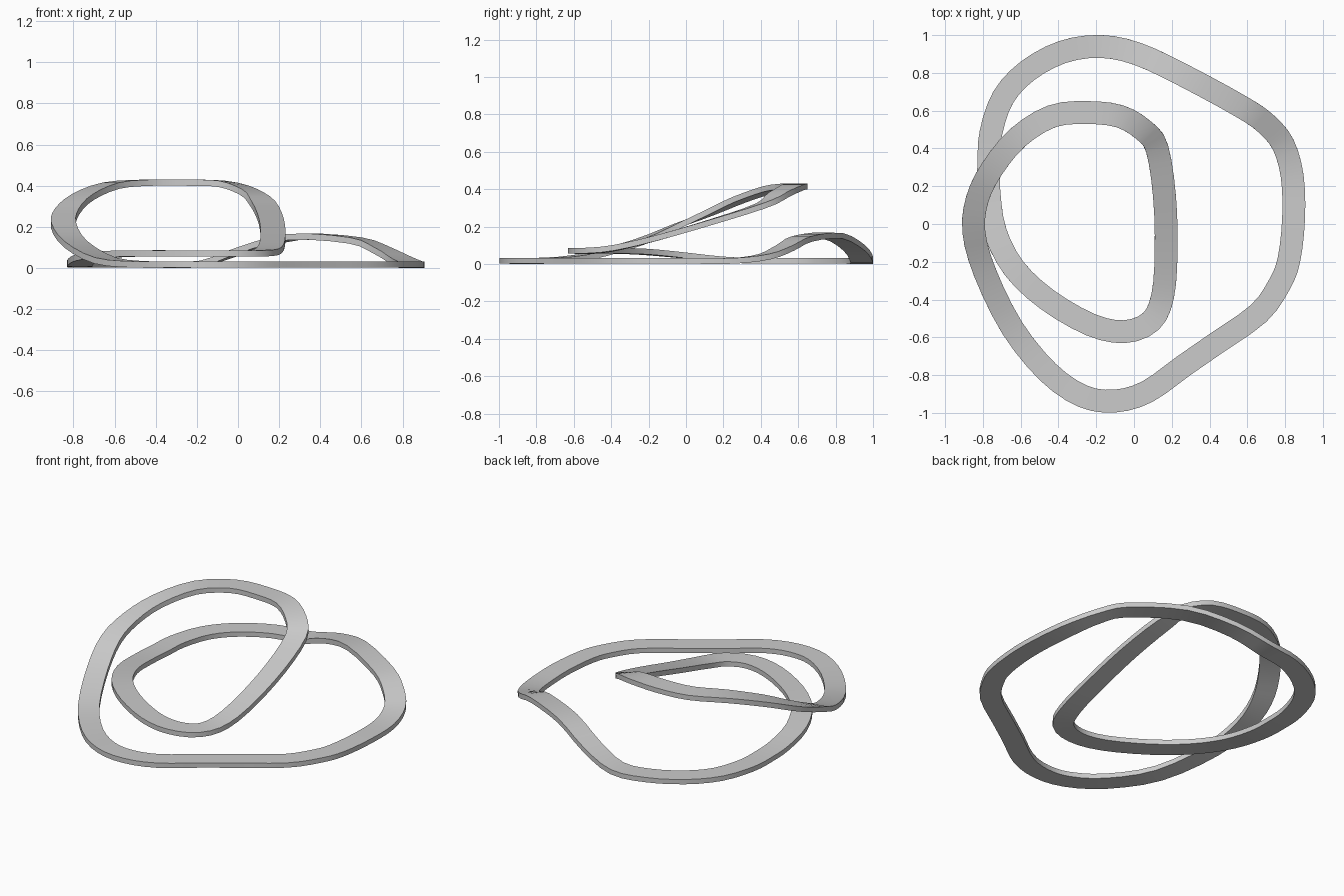
import bpy, bmesh
from mathutils import Vector

if "Cube" in bpy.data.objects:
    bpy.data.objects.remove(bpy.data.objects["Cube"])

WIDTH, THICK, STEPS = 0.121, 0.030, 3

# centreline control points of the closed double loop
PATH = [Vector(p) for p in (
    (-.18, .94, .02), (.02, .90, .085), (.27, .783, .15), (.57, .62, .133), (.70, .53, .085),
    (.79, .42, .038), (.838, .25, .016), (.845, .03, .016), (.82, -.19, .016),
    (.77, -.32, .016), (.66, -.473, .016), (.43, -.635, .016), (.26, -.753, .016),
    (.07, -.888, .016), (-.10, -.937, .016), (-.27, -.912, .016), (-.455, -.785, .016),
    (-.645, -.55, .035), (-.79, -.255, .115), (-.848, -.04, .205), (-.83, .13, .275),
    (-.753, .29, .345), (-.615, .458, .40), (-.435, .57, .414), (-.25, .59, .414),
    (-.075, .57, .408), (.05, .497, .37), (.122, .40, .31), (.162, .14, .225),
    (.17, -.15, .14), (.152, -.38, .085), (.09, -.515, .07), (-.05, -.57, .07),
    (-.23, -.533, .07), (-.46, -.40, .07), (-.635, -.235, .065), (-.735, -.04, .048),
    (-.768, .17, .026), (-.768, .33, .017), (-.757, .485, .016), (-.693, .67, .016),
    (-.565, .81, .016), (-.38, .91, .016))]


def catmull(a, b, c, d, t):
    return 0.5 * (2 * b + (c - a) * t + (2 * a - 5 * b + 4 * c - d) * t * t
                  + (3 * b - a - 3 * c + d) * t ** 3)


# smooth the control points into the full centreline
n = len(PATH)
line = [catmull(PATH[i - 1], PATH[i], PATH[(i + 1) % n], PATH[(i + 2) % n], s / STEPS)
        for i in range(n) for s in range(STEPS)]

# sweep a flat rectangle that stays level across its width
bm = bmesh.new()
m = len(line)
rings = []
for i, p in enumerate(line):
    tangent = (line[(i + 1) % m] - line[i - 1]).normalized()
    side = tangent.cross(Vector((0, 0, 1))).normalized()
    up = side.cross(tangent)
    rings.append([bm.verts.new(p + side * (a * WIDTH / 2) + up * (b * THICK / 2))
                  for a, b in ((-1, -1), (1, -1), (1, 1), (-1, 1))])
for i in range(m):
    r, q = rings[i], rings[(i + 1) % m]
    for k in range(4):
        j = (k + 1) % 4
        bm.faces.new((r[k], r[j], q[j], q[k]))
bmesh.ops.recalc_face_normals(bm, faces=bm.faces)

# rest the band on the ground plane
low = min(v.co.z for v in bm.verts)
bmesh.ops.translate(bm, verts=bm.verts, vec=(0, 0, -low))

mesh = bpy.data.meshes.new("looped_band")
bm.to_mesh(mesh)
bm.free()
band = bpy.data.objects.new("looped_band", mesh)
bpy.context.collection.objects.link(band)
bpy.context.view_layer.objects.active = band
band.select_set(True)
bpy.ops.object.shade_smooth_by_angle()
